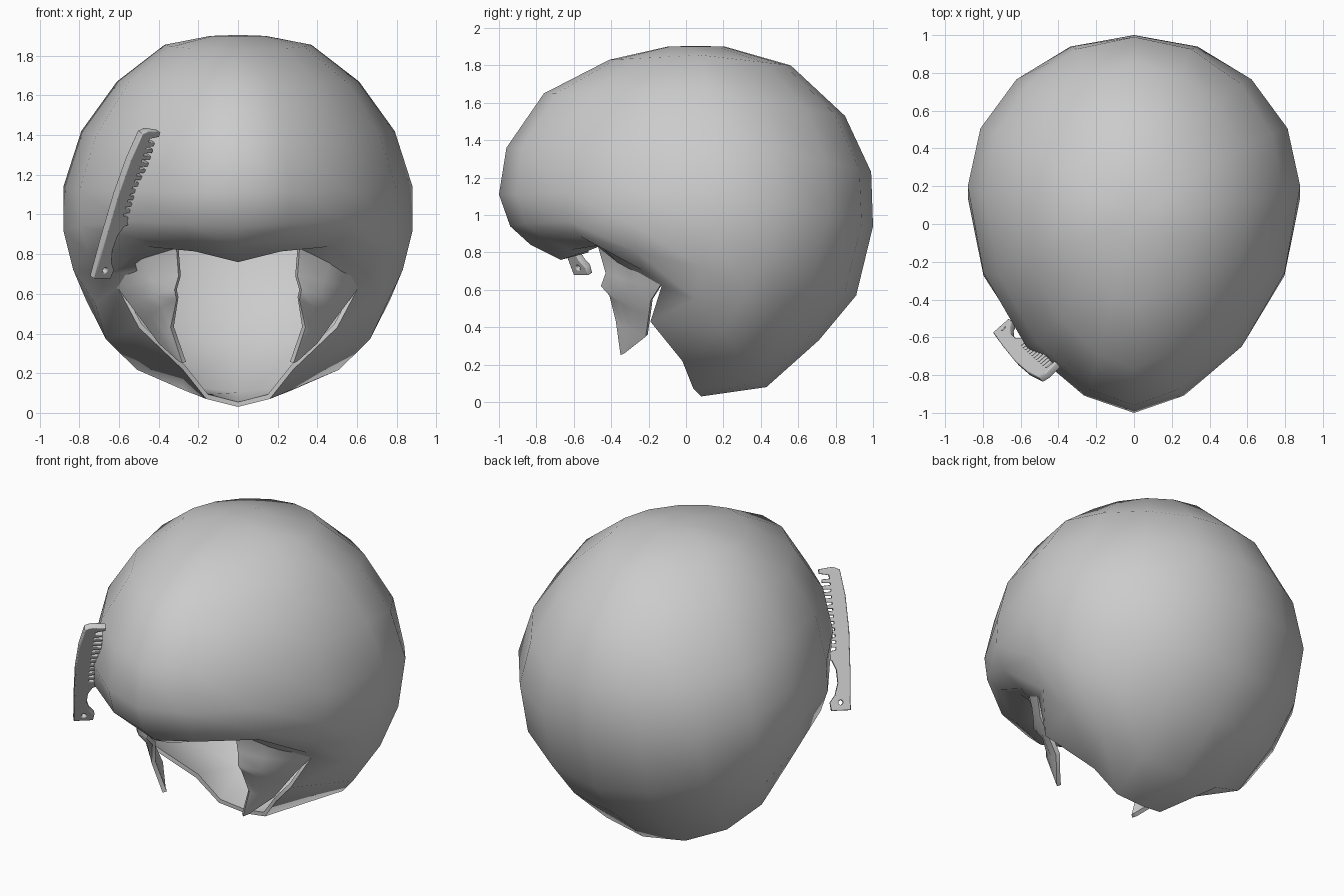
import bpy, bmesh, math
from mathutils import Vector, Matrix

if "Cube" in bpy.data.objects:
    bpy.data.objects.remove(bpy.data.objects["Cube"])

grey = bpy.data.materials.new("neutral_grey")
grey.diffuse_color = (0.6, 0.6, 0.6, 1)
grey.use_nodes = True
grey.node_tree.nodes["Principled BSDF"].inputs["Base Color"].default_value = grey.diffuse_color


def finish(ob, angle):
    """Apply modifiers, then smooth shading with sharp rims."""
    bpy.ops.object.select_all(action='DESELECT')
    ob.select_set(True)
    bpy.context.view_layer.objects.active = ob
    bpy.ops.object.convert(target='MESH')
    bpy.ops.object.shade_smooth_by_angle(angle=math.radians(angle))


def mesh_object(name, bm, thickness):
    me = bpy.data.meshes.new(name)
    bm.to_mesh(me)
    bm.free()
    me.materials.append(grey)
    ob = bpy.data.objects.new(name, me)
    bpy.context.collection.objects.link(ob)
    mod = ob.modifiers.new("thickness", 'SOLIDIFY')
    mod.thickness = thickness
    mod.offset = -1
    finish(ob, 65)
    return ob


# Hair shell: tilted rings, each given by front (y, z), side (x, y, z), back (y, z), fringe lift
RINGS = [
    ((-0.10, 1.90), (0.14, 0.05, 1.90), (0.21, 1.90), 0),
    ((-0.41, 1.83), (0.37, 0.08, 1.855), (0.56, 1.80), 0),
    ((-0.76, 1.65), (0.61, 0.12, 1.67), (0.85, 1.53), 0),
    ((-0.96, 1.36), (0.79, 0.16, 1.42), (0.99, 1.23), 0),
    ((-1.00, 1.11), (0.88, 0.20, 1.14), (1.00, 0.94), 0),
    ((-0.94, 0.94), (0.88, 0.14, 0.92), (0.91, 0.57), 0.03),
    ((-0.83, 0.84), (0.83, 0.08, 0.72), (0.71, 0.33), 0.08),
    ((-0.67, 0.76), (0.72, 0.05, 0.55), (0.43, 0.08), 0.14),
]
# Half of the face opening, from fringe to nape
RIM = [(0, -0.52, 0.80), (0.17, -0.52, 0.81), (0.31, -0.47, 0.83), (0.47, -0.34, 0.72),
       (0.60, -0.13, 0.62), (0.50, -0.19, 0.43), (0.28, -0.02, 0.22), (0.16, 0.04, 0.07),
       (0, 0.08, 0.03)]
HALF = 8


def half_ring(front, side, back, lift):
    pts = []
    for i in range(HALF + 1):
        t = math.pi * i / HALF
        c, s = math.cos(t), max(0.0, math.sin(t))
        end = front if c > 0 else back
        y = side[1] + (end[0] - side[1]) * abs(c)
        z = side[2] + (end[1] - side[2]) * abs(c)
        x = side[0] * (s ** 1.25 if c > 0 else s)
        if c > 0:
            z += lift * math.sin(2 * t) ** 2
        pts.append((x, y, z))
    return pts


bm = bmesh.new()
loops = []
for half in [half_ring(*r) for r in RINGS] + [RIM]:
    full = half + [(-x, y, z) for x, y, z in half[-2:0:-1]]
    loops.append([bm.verts.new(p) for p in full])
pole = bm.verts.new((0, 0.05, 1.905))
n = 2 * HALF
for i in range(n):
    j = (i + 1) % n
    bm.faces.new((pole, loops[0][i], loops[0][j]))
    for a, b in zip(loops, loops[1:]):
        bm.faces.new((a[i], b[i], b[j], a[j]))
mesh_object("hair_shell", bm, 0.025)

# Sideburns: curved tapering sheets, each row given by its inner and outer edge
INNER = [(0.31, -0.47, 0.83), (0.30, -0.43, 0.69), (0.32, -0.455, 0.62), (0.31, -0.41, 0.57),
         (0.34, -0.375, 0.43), (0.28, -0.35, 0.25)]
OUTER = [(0.67, -0.06, 0.68), (0.60, -0.14, 0.62), (0.54, -0.19, 0.54), (0.48, -0.20, 0.46),
         (0.40, -0.215, 0.35), (0.30, -0.33, 0.26)]
for name, side in (("sideburn_right", 1), ("sideburn_left", -1)):
    bm = bmesh.new()
    rows = []
    for k, (a, b) in enumerate(zip(INNER, OUTER)):
        a, b = Vector(a), Vector(b)
        row = []
        for f in (0, 0.33, 0.67, 1):
            p = a.lerp(b, f) + Vector((0.05, -0.05, 0)) * math.sin(math.pi * f) * (1 - k / 5)
            row.append(bm.verts.new((p.x * side, p.y, p.z)))
        rows.append(row)
    for a, b in zip(rows, rows[1:]):
        for i in range(3):
            quad = (a[i], b[i], b[i + 1], a[i + 1])
            bm.faces.new(quad if side > 0 else quad[::-1])
    mesh_object(name, bm, 0.025)

# Comb: flat outline with teeth and a hole in the handle, extruded with rounded edges
outline = [(0.10, 0.0), (0.105, 0.04), (0.075, 0.08), (0.055, 0.15), (0.06, 0.23), (0.085, 0.285),
           (0.12, 0.30), (0.12, 0.325), (0.06, 0.335)]
TEETH = 11
for k in range(TEETH):
    v = 0.36 + k * 0.037
    base = 0.055 + 0.02 * k / TEETH
    outline += [(base, v), (0.12, v + 0.003), (0.12, v + 0.011), (base, v + 0.014)]
outline += [(0.08, 0.775), (0.135, 0.785), (0.135, 0.80), (0.06, 0.81), (0.025, 0.795),
            (0.0, 0.65), (-0.012, 0.45), (-0.008, 0.2), (0.0, 0.0)]
hole = [(0.05 + 0.02 * math.cos(a), 0.04 + 0.02 * math.sin(a))
        for a in (math.tau * i / 10 for i in range(10))]
cu = bpy.data.curves.new("comb", 'CURVE')
cu.dimensions = '2D'
cu.fill_mode = 'BOTH'
for pts in (outline, hole):
    sp = cu.splines.new('POLY')
    sp.points.add(len(pts) - 1)
    for q, (u, v) in zip(sp.points, pts):
        q.co = (u, v, 0, 1)
    sp.use_cyclic_u = True
cu.extrude = 0.014
cu.bevel_depth = 0.006
cu.bevel_resolution = 1
cu.materials.append(grey)
comb = bpy.data.objects.new("comb", cu)
bpy.context.collection.objects.link(comb)
across = Vector((0.75, 0.66, 0)).normalized()
along = Vector((0.22, -0.25, 0.72)).normalized()
m = Matrix((across, along, across.cross(along))).transposed().to_4x4()
m.translation = (-0.73, -0.585, 0.69)
comb.matrix_world = m
finish(comb, 50)
